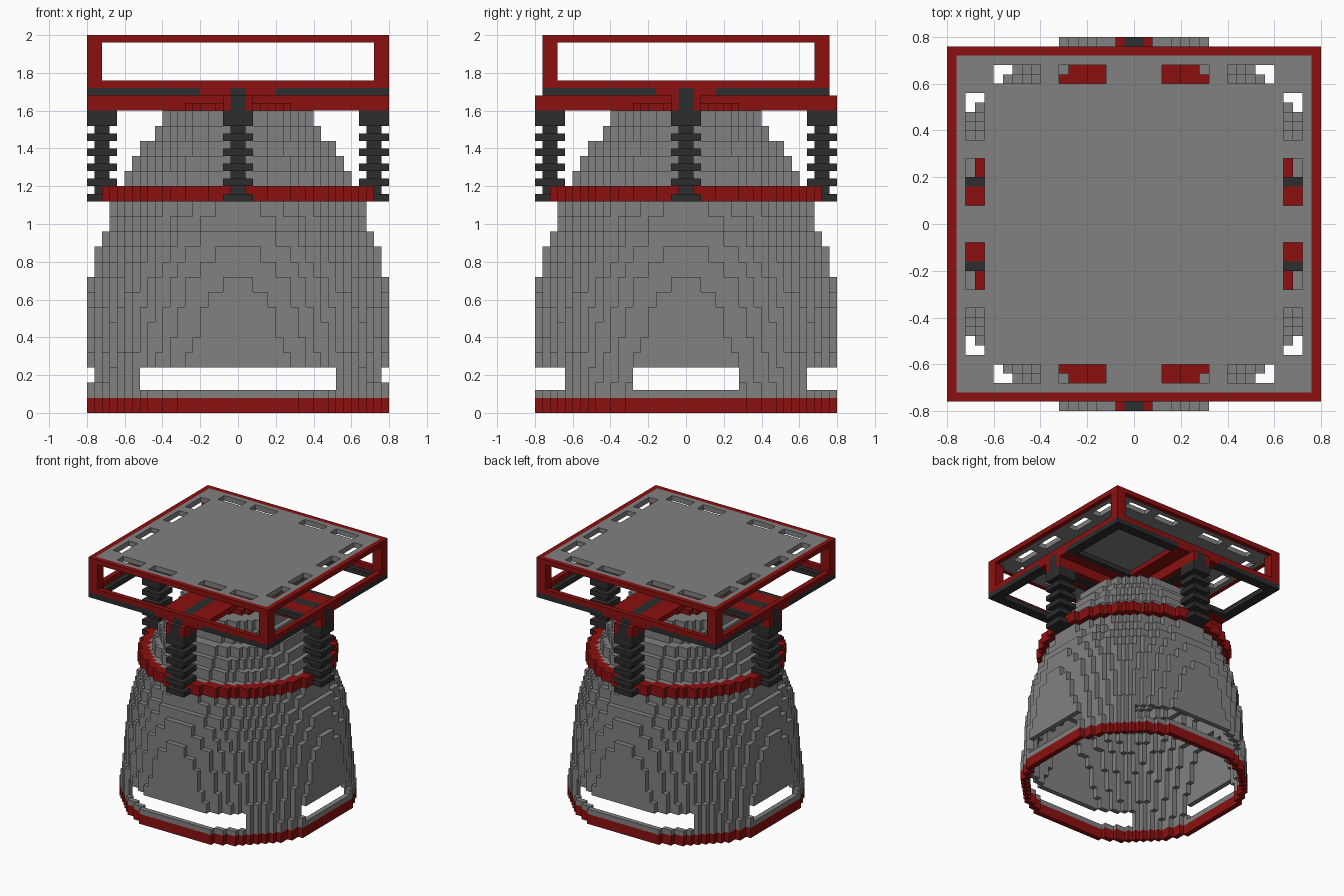
import bpy, bmesh, math
from mathutils import Vector

if "Cube" in bpy.data.objects:
    bpy.data.objects.remove(bpy.data.objects["Cube"])

U = 0.04  # edge length of one block


def material(name, rgb):
    m = bpy.data.materials.new(name)
    m.use_nodes = True
    m.diffuse_color = (*rgb, 1)
    m.node_tree.nodes["Principled BSDF"].inputs["Base Color"].default_value = (*rgb, 1)
    return m


GRAY, RED, DARK = range(3)
MATS = [material("gray metal", (0.22, 0.22, 0.22)),
        material("deep red", (0.26, 0.005, 0.005)),
        material("charcoal", (0.026, 0.026, 0.026))]


def finish(bm, name):
    me = bpy.data.meshes.new(name)
    bm.to_mesh(me)
    bm.free()
    for m in MATS:
        me.materials.append(m)
    ob = bpy.data.objects.new(name, me)
    bpy.context.collection.objects.link(ob)
    return ob


def blocks(name, rule, layers):
    """Fill block layers by rule(x, y, layer) -> colour or None, keep the outer faces."""
    cells = {}
    for k in layers:
        for i in range(-20, 20):
            for j in range(-20, 20):
                c = rule((i + 0.5) * U, (j + 0.5) * U, k)
                if c is not None:
                    cells[i, j, k] = c
    bm = bmesh.new()
    for cell, c in cells.items():
        for axis in range(3):
            for side in (0, 1):
                near = list(cell)
                near[axis] += 2 * side - 1
                if tuple(near) in cells:
                    continue
                a = Vector(cell)
                a[axis] += side
                u, v = Vector((0, 0, 0)), Vector((0, 0, 0))
                u[(axis + 1) % 3] = v[(axis + 2) % 3] = 1
                loop = [a, a + u, a + u + v, a + v]
                if not side:
                    loop.reverse()
                f = bm.faces.new([bm.verts.new(p * U) for p in loop])
                f.material_index = c
    bmesh.ops.remove_doubles(bm, verts=bm.verts, dist=U / 100)
    return finish(bm, name)


def boxes(name, parts, colour):
    """Join boxes given as (x0, x1, y0, y1, z0, z1)."""
    bm = bmesh.new()
    for x0, x1, y0, y1, z0, z1 in parts:
        vs = bmesh.ops.create_cube(bm, size=1)["verts"]
        for v in vs:
            v.co = (x1 if v.co.x > 0 else x0, y1 if v.co.y > 0 else y0,
                    z1 if v.co.z > 0 else z0)
    for f in bm.faces:
        f.material_index = colour
    return finish(bm, name)


# Nozzle bell: one radius for each pair of layers, clipped square at the base
RADII = [0.84, 0.84, 0.83, 0.825, 0.815, 0.81, 0.802, 0.793, 0.786, 0.77,
         0.75, 0.725, 0.69, 0.67, 0.64, 0.60, 0.565, 0.525, 0.45, 0.405, 0.29]
TOP = 40


def solid(x, y, k):
    return k <= TOP and max(abs(x), abs(y)) < 0.8 and math.hypot(x, y) <= RADII[k // 2]


def wall(x, y, k):
    if not solid(x, y, k):
        return False
    return not all((solid(x + U, y, k), solid(x - U, y, k), solid(x, y + U, k),
                    solid(x, y - U, k), solid(x, y, k + 1)))


def bell(x, y, k):
    if 3 <= k < 6:  # long openings near the base
        if (abs(x) < 0.52 and abs(y) > 0.6) or (abs(y) < 0.28 and abs(x) > 0.7):
            return None
    return GRAY if wall(x, y, k) else None


def red_wall(x, y, k):
    return RED if wall(x, y, k) else None


def collar(x, y, k):
    ax, ay = sorted((abs(x), abs(y)))
    if k == 28 and ax < 0.08 and ay > 0.64:  # seat of the struts
        return None
    return RED if 0.6 < math.hypot(x, y) <= 0.715 else None


blocks("bottom_rim", red_wall, range(2))
blocks("nozzle_bell", bell, range(2, TOP))
blocks("throat_cap", red_wall, [TOP])
blocks("collar_ring", collar, (28, 29))


# Ribbed struts on the four sides
def strut(name, cx, cy):
    def slab(r, z0, z1):
        return (cx - r, cx + r, cy - r, cy + r, z0, z1)
    parts = [slab(0.04, 1.16, 1.52), slab(0.08, 1.52, 1.6)]
    parts += [slab(0.08, 1.12 + n * 0.08, 1.16 + n * 0.08) for n in range(5)]
    boxes(name, parts, DARK)


for name, cx, cy in (("front", 0, -1), ("back", 0, 1), ("left", 1, 0), ("right", -1, 0)):
    strut(name + "_strut", cx * 0.72, cy * 0.72)


# Cross beams with a dark core, and the lower frame with four openings
def cross_frame(x, y, k):
    ax, ay = abs(x), abs(y)
    narrow = min(ax, ay)
    if k < 42:
        if narrow > 0.08 or (k == TOP and math.hypot(x, y) <= RADII[-1]):
            return None
        return DARK if narrow < 0.04 else RED
    if ay > 0.76:
        return None
    if narrow < 0.04:
        return DARK
    if ay < 0.16 or ax < 0.2:
        return RED
    return DARK if ax > 0.72 or ay > 0.68 or ay < 0.2 else None


blocks("cross_frame", cross_frame, range(40, 43))

# Red lower rail and corner posts of the deck
W, D = 0.8, 0.76
rail = [(-W, W, s * D - U * (s > 0), s * D + U * (s < 0), 1.72, 1.76) for s in (-1, 1)]
rail += [(s * W - U * (s > 0), s * W + U * (s < 0), U - D, D - U, 1.72, 1.76) for s in (-1, 1)]
boxes("lower_rail", rail, RED)
posts = []
for sx in (-1, 1):
    for sy in (-1, 1):
        x0, x1 = sorted((sx * W, sx * (W - 0.08)))
        y0, y1 = sorted((sy * D, sy * (D - 0.08)))
        posts.append((x0, x1, y0, y1, 1.72, 1.96))
boxes("corner_posts", posts, RED)


# Top deck: gray plate with slots and a red edge
def deck(x, y, k):
    ax, ay = abs(x), abs(y)
    if ay > D:
        return None
    if ax > W - U or ay > D - U:
        return RED
    if 0.6 < ay < 0.68 and (0.12 < ax < 0.32 or 0.4 < ax < 0.6):
        return None
    if 0.64 < ax < 0.72 and (0.08 < ay < 0.28 or 0.36 < ay < 0.56):
        return None
    return GRAY


blocks("top_deck", deck, [49])
